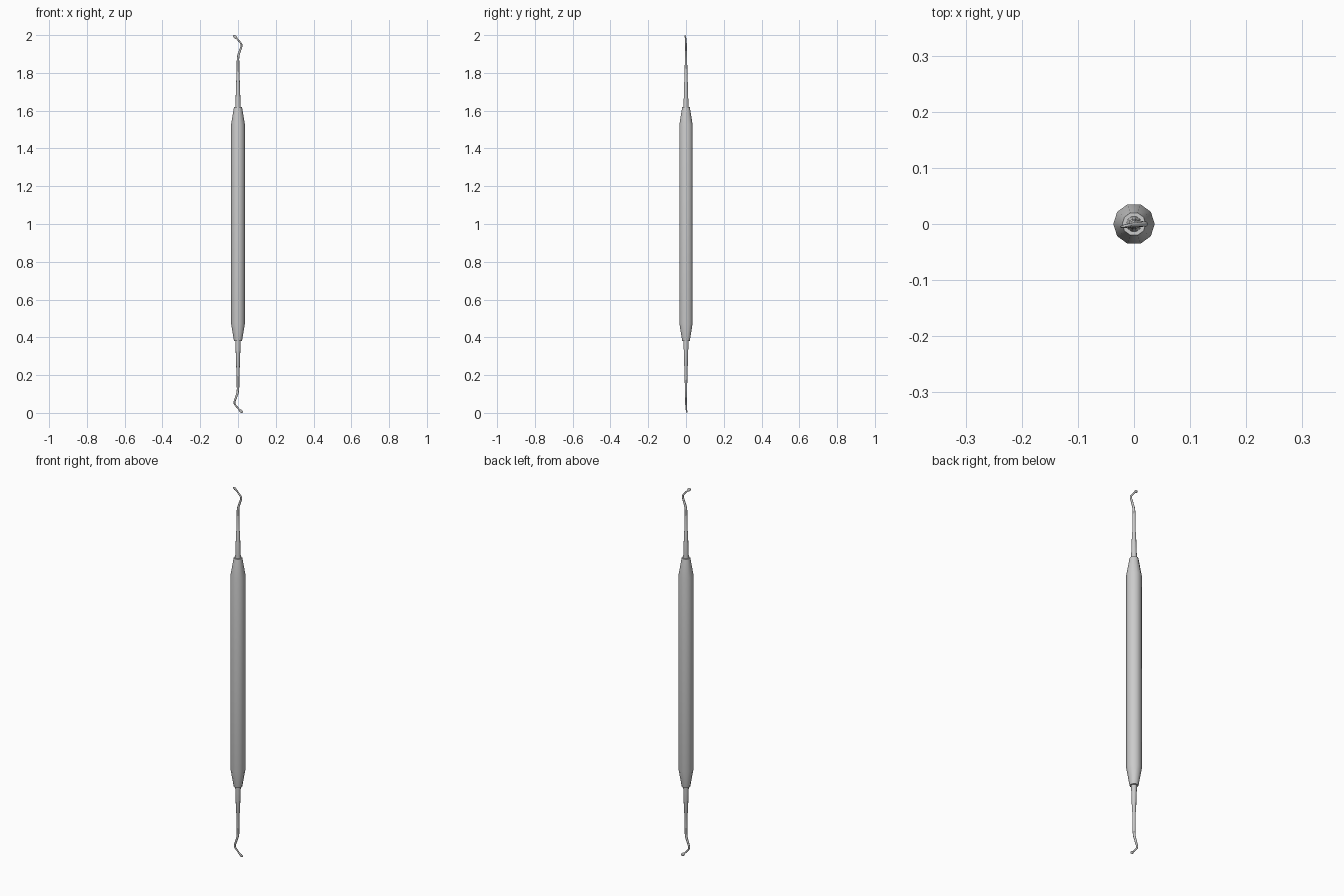
import bpy, bmesh, math
from mathutils import Vector

if "Cube" in bpy.data.objects:
    bpy.data.objects.remove(bpy.data.objects["Cube"])


def sweep(name, path, sides, s=1):
    """Tube along (x, y, z, radius in bend plane, radius across); s=-1 inverts it about the centre."""
    bm = bmesh.new()
    pts = [Vector(p[:3]) for p in path]
    rings = []
    for i, p in enumerate(path):
        t = (pts[min(i + 1, len(pts) - 1)] - pts[max(i - 1, 0)]).normalized()
        u = Vector((0, 1, 0)).cross(t).normalized()
        v = t.cross(u)
        ring = []
        for k in range(sides):
            a = 2 * math.pi * k / sides
            c = pts[i] + u * p[3] * math.cos(a) + v * p[4] * math.sin(a)
            if s < 0:
                c = Vector((-c.x, -c.y, 2 - c.z))
            ring.append(bm.verts.new(c))
        rings.append(ring)
    for a, b in zip(rings, rings[1:]):
        for k in range(sides):
            n = (k + 1) % sides
            bm.faces.new((a[k], a[n], b[n], b[k]))
    bm.faces.new(rings[0])
    bm.faces.new(rings[-1])
    bmesh.ops.recalc_face_normals(bm, faces=bm.faces)
    me = bpy.data.meshes.new(name)
    bm.to_mesh(me)
    bm.free()
    ob = bpy.data.objects.new(name, me)
    bpy.context.collection.objects.link(ob)
    bpy.ops.object.select_all(action='DESELECT')
    ob.select_set(True)
    bpy.context.view_layer.objects.active = ob
    bpy.ops.object.shade_smooth_by_angle(angle=math.radians(40))
    return ob


# ten-sided handle with tapered ends
handle = [(0.38, .021), (0.475, .037), (1.525, .037), (1.62, .021)]
sweep("handle", [(0, 0, z, r, r) for z, r in handle], 10)

# stepped shank, double bend and small flat spoon tip
shank = [(0, 0, z, r, r) for z, r in
         ((1.60, .0145), (1.65, .0130), (1.76, .0095), (1.765, .0080), (1.875, .0065))]
shank += [
    (.003, 0, 1.897, .006, .006),
    (.017, 0, 1.936, .005, .005),
    (.0195, 0, 1.946, .005, .005),
    (.017, 0, 1.955, .0045, .0045),
    (-.006, -.002, 1.982, .004, .004),
    (-.010, -.003, 1.986, .0065, .0035),
    (-.016, -.004, 1.991, .0085, .003),
    (-.021, -.005, 1.9953, .006, .0025),
    (-.024, -.005, 1.998, .002, .001),
]
for name, s in (("upper_spoon_shank", 1), ("lower_spoon_shank", -1)):
    sweep(name, shank, 10, s)
